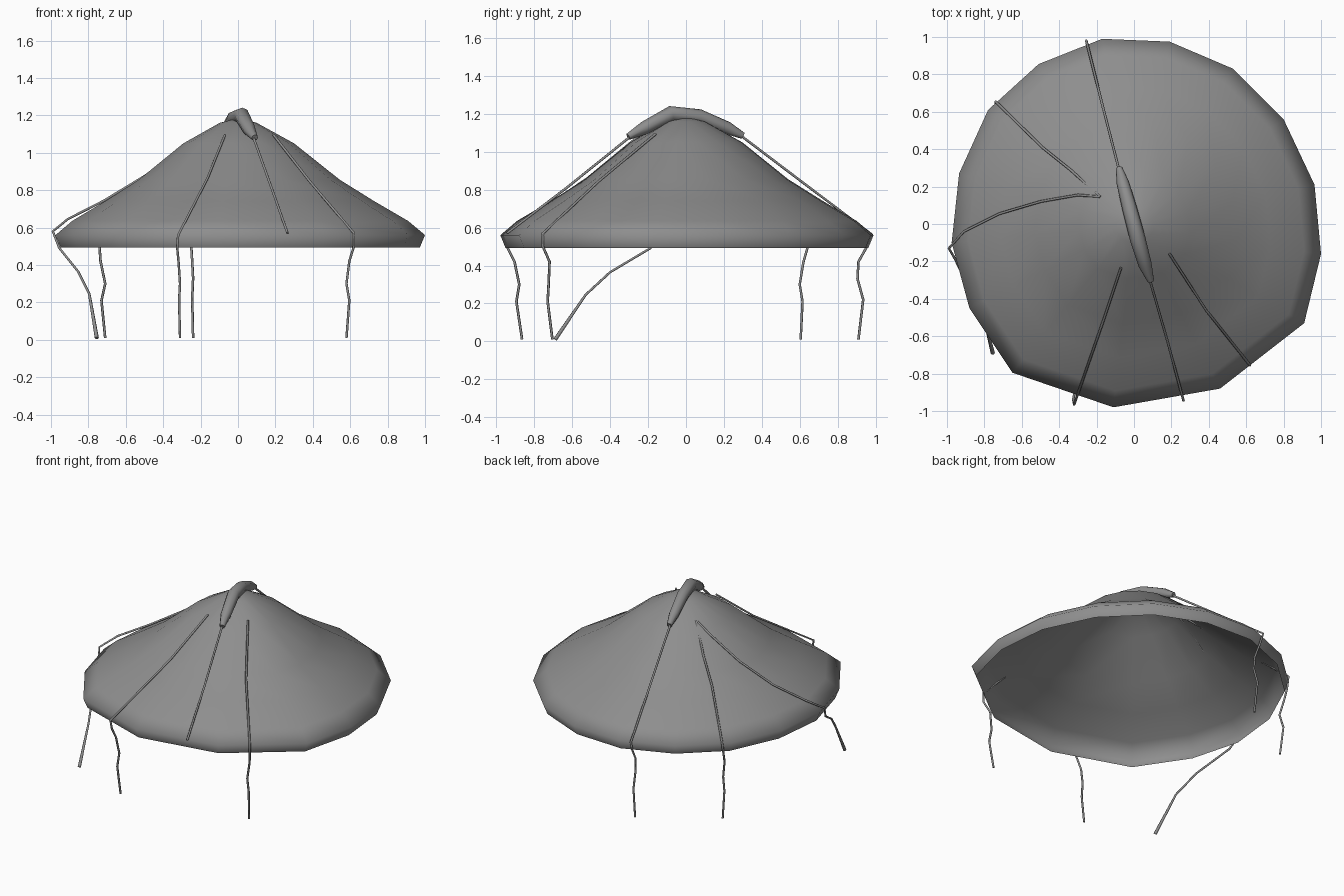
import bpy, bmesh

# Dark grey shared by all parts
grey = bpy.data.materials.new("dark_grey")
grey.diffuse_color = (0.27, 0.27, 0.27, 1)


def finish(obj, angle):
    obj.data.materials.append(grey)
    bpy.ops.object.select_all(action='DESELECT')
    obj.select_set(True)
    bpy.context.view_layer.objects.active = obj
    bpy.ops.object.shade_smooth_by_angle(angle=angle)


def tube(name, points, radius, scales=None, sides_res=1):
    """Capped tube along a polyline, converted to a mesh."""
    cu = bpy.data.curves.new(name, 'CURVE')
    cu.dimensions = '3D'
    cu.bevel_depth = radius
    cu.bevel_resolution = sides_res
    cu.use_fill_caps = True
    sp = cu.splines.new('POLY')
    sp.points.add(len(points) - 1)
    for i, p in enumerate(points):
        sp.points[i].co = (*p, 1)
        sp.points[i].radius = scales[i] if scales else 1
    obj = bpy.data.objects.new(name, cu)
    bpy.context.collection.objects.link(obj)
    bpy.ops.object.select_all(action='DESELECT')
    obj.select_set(True)
    bpy.context.view_layer.objects.active = obj
    bpy.ops.object.convert(target='MESH')
    obj = bpy.context.view_layer.objects.active
    finish(obj, 1.2)
    return obj


# Thin cone canopy: uneven rim outline scaled through a profile (radius factor, z)
outline = [(-0.17, 0.99), (-0.51, 0.855), (-0.78, 0.61), (-0.935, 0.27), (-0.975, -0.10),
           (-0.88, -0.45), (-0.65, -0.795), (-0.11, -0.98), (0.46, -0.88), (0.91, -0.53),
           (1.0, -0.16), (0.965, 0.21), (0.80, 0.56), (0.53, 0.83), (0.19, 0.975)]
profile = [(0.10, 1.16), (0.30, 1.05), (0.545, 0.855), (0.73, 0.74),
           (0.91, 0.635), (1.0, 0.56), (0.972, 0.493)]
bm = bmesh.new()
apex = bm.verts.new((0, 0, 1.185))
rings = [[bm.verts.new((x * f, y * f, z)) for x, y in outline] for f, z in profile]
n = len(outline)
for i in range(n):
    j = (i + 1) % n
    bm.faces.new((apex, rings[0][i], rings[0][j]))
    for a, b in zip(rings, rings[1:]):
        bm.faces.new((a[i], b[i], b[j], a[j]))
me = bpy.data.meshes.new("canopy")
bm.to_mesh(me)
bm.free()
canopy = bpy.data.objects.new("canopy", me)
bpy.context.collection.objects.link(canopy)
finish(canopy, 2.6)

# Tapered roll lying over the peak
tube("peak_roll",
     [(-0.08, 0.30, 1.085), (-0.06, 0.22, 1.125), (-0.02, 0.07, 1.185),
      (0.02, -0.08, 1.20), (0.06, -0.22, 1.125), (0.09, -0.305, 1.08)],
     0.042, [0.42, 0.8, 0.95, 1.0, 0.85, 0.42], 2)

# Cords over the canopy, most hanging below the rim
cords = {
    "front_short_cord": [(0.085, -0.30, 1.075), (0.18, -0.63, 0.81), (0.265, -0.945, 0.57)],
    "back_cord": [(-0.08, 0.29, 1.085), (-0.17, 0.64, 0.82), (-0.255, 0.98, 0.565),
                  (-0.25, 0.955, 0.50), (-0.245, 0.91, 0.42), (-0.24, 0.905, 0.33),
                  (-0.245, 0.935, 0.22), (-0.24, 0.91, 0.01)],
    "front_left_cord": [(-0.07, -0.235, 1.095), (-0.165, -0.52, 0.86), (-0.32, -0.965, 0.56),
                        (-0.325, -0.94, 0.49), (-0.318, -0.905, 0.42), (-0.31, -0.88, 0.30),
                        (-0.315, -0.895, 0.21), (-0.31, -0.865, 0.01)],
    "front_right_cord": [(0.19, -0.16, 1.095), (0.385, -0.46, 0.845), (0.62, -0.755, 0.57),
                         (0.62, -0.755, 0.50), (0.595, -0.72, 0.42), (0.58, -0.725, 0.30),
                         (0.595, -0.73, 0.21), (0.58, -0.705, 0.01)],
    "back_left_cord": [(-0.18, 0.145, 1.085), (-0.34, 0.29, 0.935), (-0.49, 0.41, 0.81),
                       (-0.74, 0.655, 0.57),
                       (-0.74, 0.64, 0.49), (-0.735, 0.62, 0.42), (-0.71, 0.60, 0.30),
                       (-0.73, 0.615, 0.21), (-0.71, 0.605, 0.01)],
    "left_cord": [(-0.18, 0.145, 1.085), (-0.30, 0.155, 1.02), (-0.50, 0.12, 0.875),
                  (-0.72, 0.055, 0.742), (-0.91, -0.04, 0.645), (-0.99, -0.13, 0.58),
                  (-0.955, -0.19, 0.49), (-0.855, -0.40, 0.365), (-0.795, -0.53, 0.245),
                  (-0.755, -0.69, 0.01)],
}
for name, pts in cords.items():
    scales = [1.0] * len(pts)
    if name == "left_cord":
        scales[-1] = 1.6
    tube(name, pts, 0.007, scales)
